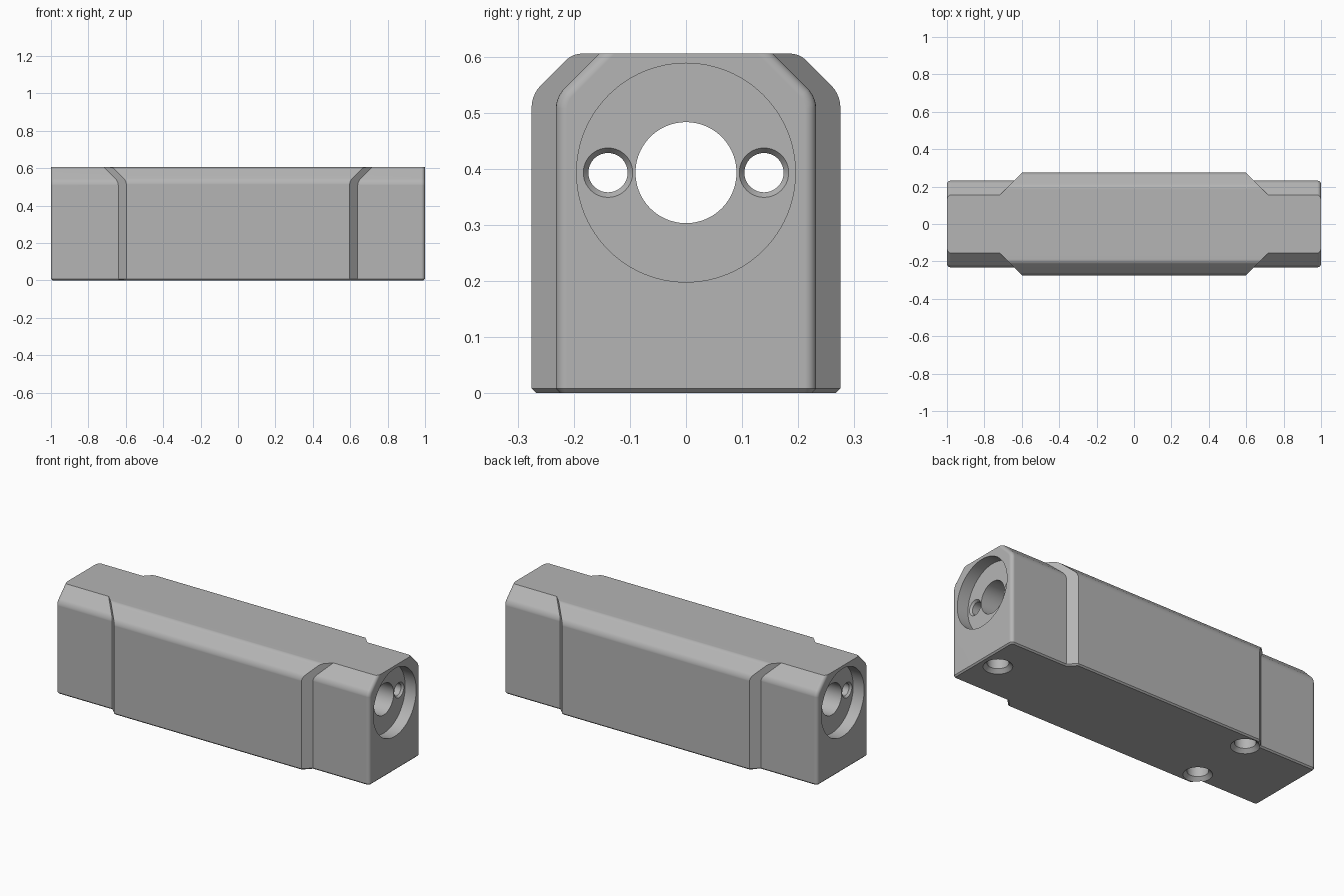
import bpy, bmesh, math
from mathutils import Vector, Matrix

if "Cube" in bpy.data.objects:
    bpy.data.objects.remove(bpy.data.objects["Cube"], do_unlink=True)

HEIGHT = 0.605
BORE_Z = 0.393
SEAT = 0.93      # x of the recessed end seats

grey = bpy.data.materials.new("plain grey")
grey.use_nodes = True
COLOUR = (0.46, 0.46, 0.46, 1)
grey.diffuse_color = COLOUR
grey.node_tree.nodes["Principled BSDF"].inputs["Base Color"].default_value = COLOUR


def finish(bm, name):
    bmesh.ops.recalc_face_normals(bm, faces=bm.faces[:])
    mesh = bpy.data.meshes.new(name)
    bm.to_mesh(mesh)
    bm.free()
    mesh.materials.append(grey)
    obj = bpy.data.objects.new(name, mesh)
    bpy.context.collection.objects.link(obj)
    return obj


def bevel(bm, test, offset, segments):
    edges = [e for e in bm.edges if test(e.verts[0].co, e.verts[1].co)]
    bmesh.ops.bevel(bm, geom=edges, offset=offset, segments=segments, profile=0.5,
                    affect='EDGES', clamp_overlap=False)


def prism(half_length, half_width, shoulder, rounded_top):
    """Bar along x with 45 degree shoulders, softened along its length."""
    crown = half_width - (HEIGHT - shoulder)
    right = [(half_width, 0), (half_width, shoulder), (crown, HEIGHT)]
    outline = right + [(-y, z) for y, z in reversed(right)]
    bm = bmesh.new()
    face = bm.faces.new([bm.verts.new((-half_length, y, z)) for y, z in outline])
    ext = bmesh.ops.extrude_face_region(bm, geom=[face])["geom"]
    bmesh.ops.translate(bm, vec=(2 * half_length, 0, 0),
                        verts=[v for v in ext if isinstance(v, bmesh.types.BMVert)])
    bmesh.ops.recalc_face_normals(bm, faces=bm.faces[:])

    def lengthwise(a, b, z):
        return abs(a.x - b.x) > half_length and abs(a.z - z) < 1e-4
    bevel(bm, lambda a, b: lengthwise(a, b, shoulder), 0.02, 5)
    if rounded_top:
        bevel(bm, lambda a, b: lengthwise(a, b, HEIGHT), 0.014, 5)
    return bm


def bevel_base(bm):
    bevel(bm, lambda a, b: max(a.z, b.z) < 1e-5, 0.008, 1)


def lathe(name, profile, axis, location, sides=64):
    """Solid of revolution from (distance, radius) pairs."""
    bm = bmesh.new()
    rings = []
    for d, r in profile:
        rings.append([bm.verts.new((r * math.cos(t), r * math.sin(t), d))
                      for t in (2 * math.pi * i / sides for i in range(sides))])
    for low, high in zip(rings, rings[1:]):
        for i in range(sides):
            j = (i + 1) % sides
            bm.faces.new((low[i], low[j], high[j], high[i]))
    bm.faces.new(rings[0])
    bm.faces.new(rings[-1])
    turn = Vector((0, 0, 1)).rotation_difference(Vector(axis)).to_matrix().to_4x4()
    bm.transform(Matrix.Translation(location) @ turn)
    return finish(bm, name)


def combine(target, other, operation):
    mod = target.modifiers.new(operation.title(), 'BOOLEAN')
    mod.object, mod.operation, mod.solver = other, operation, 'EXACT'
    other.hide_render = True
    bpy.context.view_layer.objects.active = target
    bpy.ops.object.modifier_apply(modifier=mod.name)
    bpy.data.objects.remove(other, do_unlink=True)


# Narrow full-length bar with rounded end edges
bm = prism(1.0, 0.232, 0.528, False)
bevel(bm, lambda a, b: abs(a.x) > 0.999 and abs(a.x - b.x) < 1e-4
      and max(a.z, b.z) > 1e-4 and min(a.z, b.z) < HEIGHT - 1e-4, 0.02, 5)
bevel_base(bm)
body = finish(bm, "housing_body")

# Wide middle section with ends mitred in plan
bm = prism(0.8, 0.275, 0.532, True)
for sx in (-1, 1):
    for sy in (-1, 1):
        bmesh.ops.bisect_plane(bm, geom=bm.verts[:] + bm.edges[:] + bm.faces[:],
                               plane_co=(sx * 0.872, 0, 0), plane_no=(sx, sy, 0),
                               clear_outer=True)
        bmesh.ops.holes_fill(bm, edges=[e for e in bm.edges if e.is_boundary], sides=0)
bmesh.ops.recalc_face_normals(bm, faces=bm.faces[:])
bevel_base(bm)
combine(body, finish(bm, "wide_middle"), 'UNION')

# Main bore with a wide round seat in each end
half = [(1.1, 0.195), (SEAT, 0.195), (SEAT, 0.09)]
bore = [(-d, r) for d, r in half] + half[::-1]
combine(body, lathe("main_bore", bore, (1, 0, 0), (0, 0, BORE_Z), 96), 'DIFFERENCE')

# Countersunk side bores
half = [(SEAT + 0.03, 0.044), (SEAT, 0.044), (SEAT - 0.012, 0.035)]
bore = [(-d, r) for d, r in half] + half[::-1]
for side in (-1, 1):
    combine(body, lathe("side_bore", bore, (1, 0, 0), (0, side * 0.139, BORE_Z)),
            'DIFFERENCE')

# Countersunk mounting holes in the underside
hole = [(-0.05, 0.075), (0, 0.075), (0.02, 0.055), (0.15, 0.055)]
for x, y in ((0.896, 0), (-0.576, 0.186), (-0.576, -0.186)):
    combine(body, lathe("mounting_hole", hole, (0, 0, 1), (x, y, 0)), 'DIFFERENCE')

# Smooth curves with crisp edges
bpy.ops.object.select_all(action='DESELECT')
body.select_set(True)
bpy.context.view_layer.objects.active = body
bpy.ops.object.shade_smooth_by_angle(angle=math.radians(30))
weighted = body.modifiers.new("Weighted normals", 'WEIGHTED_NORMAL')
weighted.keep_sharp = True
